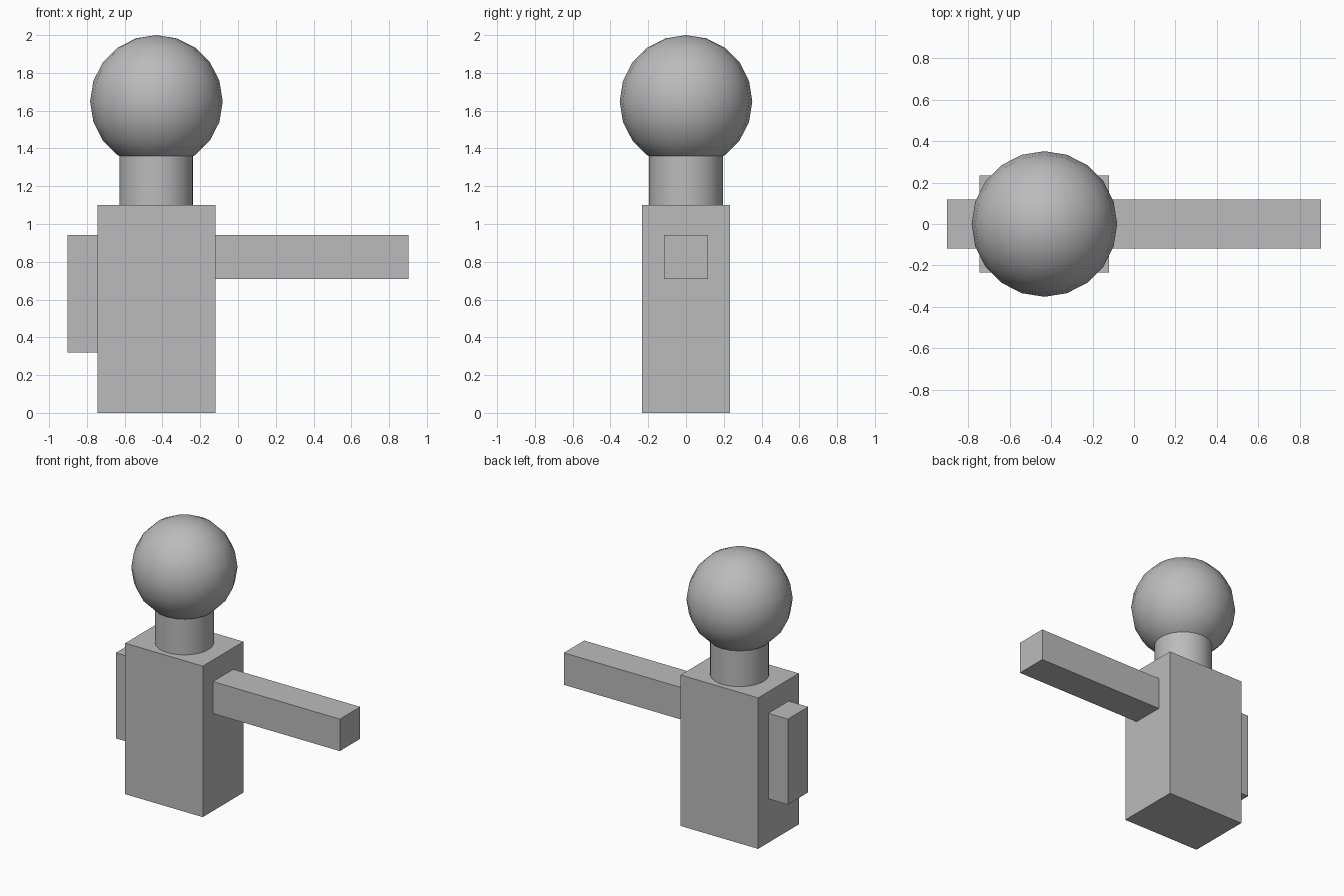
import bpy
import math

default = bpy.data.objects.get("Cube")
if default:
    bpy.data.objects.remove(default, do_unlink=True)

grey = bpy.data.materials.new("plain_grey")
grey.use_nodes = True
colour = (0.5, 0.5, 0.5, 1)
grey.diffuse_color = colour
grey.node_tree.nodes["Principled BSDF"].inputs["Base Color"].default_value = colour

BODY_X = -0.432


def finish(name):
    obj = bpy.context.object
    obj.name = name
    obj.data.materials.append(grey)
    return obj


def box(name, x, y, z):
    """Box spanning the given (low, high) ranges."""
    ranges = (x, y, z)
    bpy.ops.mesh.primitive_cube_add(size=1, location=[(a + b) / 2 for a, b in ranges])
    obj = finish(name)
    obj.scale = [b - a for a, b in ranges]
    bpy.ops.object.transform_apply(location=False, rotation=False, scale=True)
    return obj


# Torso and arms: one raised sideways, one hanging down
box("torso", (-0.745, -0.12), (-0.234, 0.234), (0, 1.1))
box("raised_left_arm", (-0.12, 0.903), (-0.117, 0.117), (0.71, 0.943))
box("lowered_right_arm", (-0.903, -0.745), (-0.117, 0.117), (0.32, 0.943))

# Neck, running up into the head
bpy.ops.mesh.primitive_cylinder_add(vertices=32, radius=0.195, depth=0.35,
                                    location=(BODY_X, 0, 1.275))
finish("neck")
bpy.ops.object.shade_smooth_by_angle(angle=math.radians(40))

# Head
bpy.ops.mesh.primitive_uv_sphere_add(segments=20, ring_count=10, radius=0.351,
                                     location=(BODY_X, 0, 1.649))
finish("head")
bpy.ops.object.shade_smooth()
